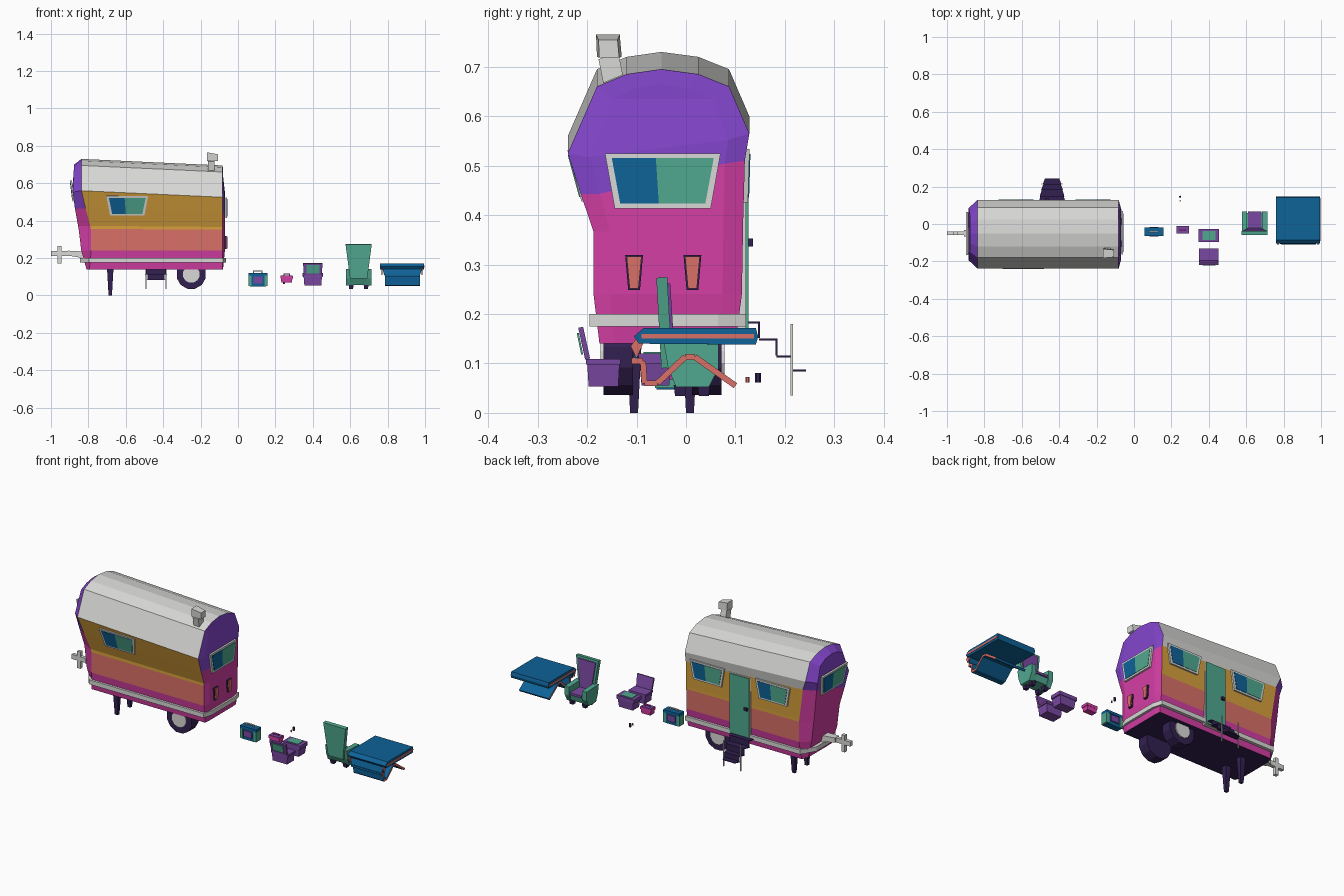
import bpy, bmesh, math
from mathutils import Vector as V

if "Cube" in bpy.data.objects:
    bpy.data.objects.remove(bpy.data.objects["Cube"])

def lin(c):
    c /= 255
    return c / 12.92 if c < .04 else ((c + .055) / 1.055) ** 2.4

COL = {"pale grey": (216, 216, 214), "bright purple": (132, 70, 205), "pink": (212, 62, 164),
       "coral": (218, 112, 104), "gold": (214, 160, 60), "blue": (14, 98, 152),
       "teal": (80, 168, 143), "dark plum": (50, 32, 80), "violet": (122, 72, 162)}
MAT = {}
for n, c in COL.items():
    MAT[n] = bpy.data.materials.new(n)
    MAT[n].diffuse_color = (*[lin(v) for v in c], 1)

def mesh(name, verts, faces, mats):
    """mats: one colour name, or one colour name per face"""
    if isinstance(mats, str):
        mats = [mats] * len(faces)
    names = sorted(set(mats))
    bm = bmesh.new()
    vs = [bm.verts.new(v) for v in verts]
    for f, m in zip(faces, mats):
        bm.faces.new([vs[i] for i in f]).material_index = names.index(m)
    bmesh.ops.recalc_face_normals(bm, faces=bm.faces)
    me = bpy.data.meshes.new(name)
    bm.to_mesh(me)
    bm.free()
    for m in names:
        me.materials.append(MAT[m])
    o = bpy.data.objects.new(name, me)
    bpy.context.collection.objects.link(o)
    return o

def prism(name, pts, vec, mat, endmat=None, top=1.0):
    """polygon extruded along vec; far end scaled by top"""
    n = len(pts)
    pts = [V(p) for p in pts]
    c = sum(pts, V()) / n
    far = [c + (p - c) * top + V(vec) for p in pts]
    faces = [list(range(n)), list(range(n, 2 * n))]
    faces += [[i, (i + 1) % n, n + (i + 1) % n, n + i] for i in range(n)]
    return mesh(name, pts + far, faces, [endmat or mat] * 2 + [mat] * n)

def box(name, x0, x1, y0, y1, z0, z1, mat, top=1.0):
    return prism(name, [(x0, y0, z0), (x1, y0, z0), (x1, y1, z0), (x0, y1, z0)], (0, 0, z1 - z0), mat, top=top)

def cyl(name, c, r, depth, axis, mat, n=12):
    c = V(c)
    f = lambda a: (V((r * math.cos(a), 0, r * math.sin(a))) if axis == 'y' else V((r * math.cos(a), r * math.sin(a), 0)))
    d = V((0, depth, 0)) if axis == 'y' else V((0, 0, depth))
    return prism(name, [c - d / 2 + f(2 * math.pi * (i + .5) / n) for i in range(n)], d, mat)

# Body shell: rows of front (y, z), back (y, z), left rim x, left cap x
ROWS = [(-.175, .14, .10, .14, -.795, -.81), (-.187, .24, .113, .24, -.785, -.838),
        (-.187, .355, .115, .355, -.787, -.852), (-.187, .372, .115, .372, -.79, -.855),
        (-.213, .465, .119, .545, -.815, -.872), (-.239, .56, .128, .60, -.837, -.884),
        (-.18, .695, .087, .695, -.837, -.878), (-.12, .72, .025, .72, -.837, -.876),
        (-.05, .73, -.05, .73, -.837, -.876)]
loop = [(r[0], r[1], r[4], r[5]) for r in ROWS] + [(r[2], r[3], r[4], r[5]) for r in ROWS[-2::-1]]
N = len(loop)
drop = lambda z: .035 * min(1, max(0, (z - .34) / .2))
cin = lambda y, z: (-.05 + (y + .05) * .76, z - .03 * max(0, (z - .5) / .23))
rings = [[], [], [], []]
for y, z, xr, xc in loop:
    iy, iz = cin(y, z)
    rings[0].append((xc, iy, iz))
    rings[1].append((xr, y, z))
    rings[2].append((-.082, y, z - drop(z)))
    rings[3].append((-.07 - .01 * (z > .65 or z < .2), iy, iz - drop(z)))
SIDE = ["pink", "coral", "gold", "gold", "gold"] + ["pale grey"] * 3
faces, cols = [], []
for k in range(3):
    for i in range(N):
        j = (i + 1) % N
        seg = min(i, N - 2 - i)
        faces.append([k * N + i, k * N + j, (k + 1) * N + j, (k + 1) * N + i])
        if i == N - 1:
            cols.append("dark plum")
        elif k == 1:
            cols.append("pale grey" if seg == 4 and i > 8 else SIDE[seg])
        else:
            cols.append("pink" if seg < 4 else "bright purple")
for k in (0, 3):
    for i in range(8):
        f = [i, i + 1, N - 2 - i, N - 1 - i]
        faces.append([k * N + a for a in (f if i < 7 else [7, 8, 9])])
        cols.append("pink" if i < 4 else "bright purple")
mesh("camper_body", sum(rings, []), faces, cols)

# Trim belt
plan = [(-.845, -.13), (-.797, -.195), (-.08, -.195), (-.064, -.14), (-.064, .065), (-.08, .121), (-.797, .121), (-.845, .04)]
prism("trim_belt", [(x, y, .175) for x, y in plan], (0, 0, .025), "pale grey")

# Trapezoid windows with two-colour glass
def window(name, c, u, up, w=.112, h=.054):
    c, u, up = V(c), V(u), V(up).normalized()
    n = u.cross(up)
    P = lambda a, b: c + u * a + up * b
    prism(name + "_frame", [P(-w + .02, -h), P(w - .02, -h), P(w, h), P(-w, h)], n * .01, "pale grey")
    g, k = w - .014, h - .01
    d = n * .01
    prism(name + "_glass_dark", [P(-g + .017, -k) + d, P(-.008, -k) + d, P(-.014, k) + d, P(-g, k) + d], n * .002, "blue")
    prism(name + "_glass_light", [P(-.008, -k) + d, P(g - .017, -k) + d, P(g, k) + d, P(-.014, k) + d], n * .002, "teal")

window("front_window", (-.592, -.216, .482), (1, 0, 0), (0, -.052, .19))
window("right_window", (-.068, -.047, .469), (0, 1, 0), (0, 0, 1), .117, .056)
window("left_window", (-.881, -.05, .56), (0, -1, 0), (-.012, 0, .1), .115, .056)
for i, x in enumerate((-.22, -.63)):
    window("back_window_%d" % i, (x, .117, .48), (-1, 0, 0), (0, .003, .1), .108)

# Door with frame and handle
box("door_frame", -.487, -.357, .10, .121, .165, .525, "pale grey")
box("door", -.482, -.362, .10, .126, .17, .52, "teal")
box("door_handle", -.475, -.455, .125, .136, .337, .353, "dark plum")

# Tail lights
for y in (-.105, .013):
    q = lambda x, e: [(x, y - .012 + e, .249 + e), (x, y + .012 - e, .249 + e), (x, y + .018 - e, .319 - e), (x, y - .018 + e, .319 - e)]
    prism("tail_light_base", q(-.074, 0), (.012, 0, 0), "dark plum")
    prism("tail_light", q(-.062, .003), (.005, 0, 0), "coral")

# Chimney
prism("chimney_pipe", [(-.16, -.165, .655), (-.125, -.165, .655), (-.125, -.125, .67), (-.16, -.125, .67)], (0, -.012, .06), "pale grey")
prism("chimney_cap", [(-.165, -.18, .72), (-.165, -.13, .72), (-.165, -.134, .765), (-.165, -.182, .765)], (.058, 0, -.006), "pale grey", top=.8)

# Wheels and support legs
for y, s in ((-.137, -1), (.042, 1)):
    cyl("wheel", (-.25, y, .113), .08, .06, 'y', "dark plum")
    cyl("hub", (-.25, y + s * .03, .113), .046, .012, 'y', "pale grey")
for y in (-.105, .008):
    box("support_leg", -.692, -.674, y - .008, y + .008, 0, .142, "dark plum", top=1.9)

# Hitch
prism("hitch_bar", [(-.82, -.075, .198), (-.82, -.025, .198), (-.82, -.025, .235), (-.82, -.075, .235)], (-.09, 0, .01), "pale grey", top=.7)
box("hitch_tongue", -1.0, -.9, -.06, -.04, .212, .238, "pale grey")
box("hitch_post", -.965, -.945, -.06, -.04, .17, .265, "pale grey")

# Folding steps: treads, risers and legs
SX = -.438
for i, (y0, y1, z, w) in enumerate(((.11, .15, .185, .074), (.148, .185, .15, .066), (.183, .215, .116, .058), (.213, .243, .088, .05))):
    prism("step_tread_%d" % i, [(SX - w, y0, z - .004), (SX + w, y0, z - .004), (SX + w - .012, y1, z - .004), (SX - w + .012, y1, z - .004)], (0, 0, .004), "dark plum")
    if i < 3:
        box("step_riser_%d" % i, SX - w + .012, SX + w - .012, y1 - .004, y1, z - .034, z, "dark plum")
for s in (-1, 1):
    x = SX + s * .053
    box("step_leg", x - .003, x + .003, .211, .216, .035, .18, "pale grey")

# Cooler
box("cooler_body", .065, .149, -.06, -.024, .047, .108, "blue", top=1.1)
box("cooler_lid", .057, .157, -.064, -.02, .106, .121, "blue")
box("cooler_side_left", .056, .073, -.063, -.021, .05, .106, "teal")
box("cooler_side_right", .141, .158, -.063, -.021, .05, .106, "teal")
for y in (-.067, -.023):
    box("cooler_pocket", .082, .132, y, y + .006, .065, .1, "violet")

def handle(name, x, y, z, w, h, mat):
    for s in (-1, 1):
        box(name + "_post", x + s * w - .003, x + s * w + .003, y - .004, y + .004, z, z + h, mat)
    box(name + "_grip", x - w, x + w, y - .004, y + .004, z + h - .005, z + h, mat)

handle("cooler_handle", .105, -.042, .12, .022, .014, "pale grey")

# Lunch box
box("lunch_box", .232, .288, -.047, -.013, .068, .09, "pink", top=1.1)
box("lunch_box_lid", .226, .294, -.052, -.01, .09, .105, "pink")
box("lunch_box_top", .228, .292, -.05, -.012, .105, .107, "violet")
handle("lunch_box_handle", .26, -.031, .105, .015, .012, "pink")

# Tool boxes: one closed, one with lid open
box("closed_box", .357, .443, -.09, -.034, .055, .105, "violet", top=1.15)
box("closed_box_lid", .345, .455, -.096, -.027, .1, .12, "violet")
box("closed_box_panel", .365, .435, -.086, -.037, .12, .123, "teal")
box("open_box", .355, .445, -.197, -.137, .053, .106, "violet", top=1.1)
box("open_box_rim", .347, .453, -.202, -.132, .098, .109, "violet")
prism("open_lid", [(.352, -.204, .108), (.448, -.204, .108), (.452, -.218, .172), (.348, -.218, .172)], (0, .01, .002), "violet")
prism("open_lid_panel", [(.365, -.208, .118), (.435, -.208, .118), (.435, -.217, .162), (.365, -.217, .162)], (0, -.004, 0), "teal")

# Shakers
cyl("plum_shaker", (.247, .146, .071), .006, .02, 'z', "dark plum", 6)
cyl("coral_shaker", (.247, .124, .067), .004, .011, 'z', "coral", 6)

# Armchair
CX = .645
prism("chair_seat", [(CX - .045, y, z) for y, z in ((-.042, .1), (.06, .1), (.05, .06), (-.02, .055))], (.09, 0, 0), "teal")
box("seat_cushion", CX - .036, CX + .036, -.03, .066, .095, .108, "violet")
prism("chair_back", [(CX - .046, -.05, .09), (CX + .046, -.05, .09), (CX + .07, -.06, .273), (CX - .07, -.06, .273)], (0, .022, .002), "teal")
prism("back_cushion", [(CX - .036, -.028, .108), (CX + .036, -.028, .108), (CX + .056, -.038, .262), (CX - .056, -.038, .262)], (0, .006, 0), "violet")
for s in (-1, 1):
    prism("chair_arm", [(CX + s * .04, y, z) for y, z in ((-.045, .142), (.066, .138), (.066, .09), (.046, .052), (-.02, .052), (-.036, .09))],
          (s * .028, 0, 0), "teal")
    for y in (-.012, .036):
        box("chair_foot", CX + s * .04 - .01, CX + s * .04 + .01, y - .01, y + .01, .034, .056, "dark plum", top=1.3)

# Table: top slab with coral stripe and front lip
prism("table_top", [(.76, y, z) for y, z in ((-.095, .14), (.141, .138), (.146, .154), (.141, .172), (-.085, .172), (-.105, .155))], (.235, 0, 0), "blue")
for x in (.758, .993):
    box("table_stripe", x, x + .004, -.09, .138, .15, .16, "coral")
prism("table_lip", [(.765, -.088, .168), (.99, -.088, .168), (.972, -.108, .108), (.783, -.108, .108)], (0, .008, -.002), "blue")
for x in (.768, .982):
    prism("lip_edge", [(x, -.088, .168), (x, -.078, .16), (x, -.1, .11), (x, -.112, .135)], (.005, 0, 0), "coral")
# Bent support panel under the table
path = [(-.11, .105), (-.087, .105), (-.084, .06), (-.058, .06), (-.002, .113), (.018, .113), (.1, .055)]
for i, (a, b) in enumerate(zip(path, path[1:])):
    d = (V(b) - V(a)).normalized() * .006
    pts = [(.785, p[0] + s * -d.y, p[1] + s * d.x) for p, s in ((a, -1), (b, -1), (b, 1), (a, 1))]
    prism("support_panel_%d" % i, pts, (.188, 0, 0), "blue", "coral")

for m in bpy.data.materials:
    if m.users and not m.is_grease_pencil:
        m.use_nodes = True
        m.node_tree.nodes["Principled BSDF"].inputs["Base Color"].default_value = m.diffuse_color
